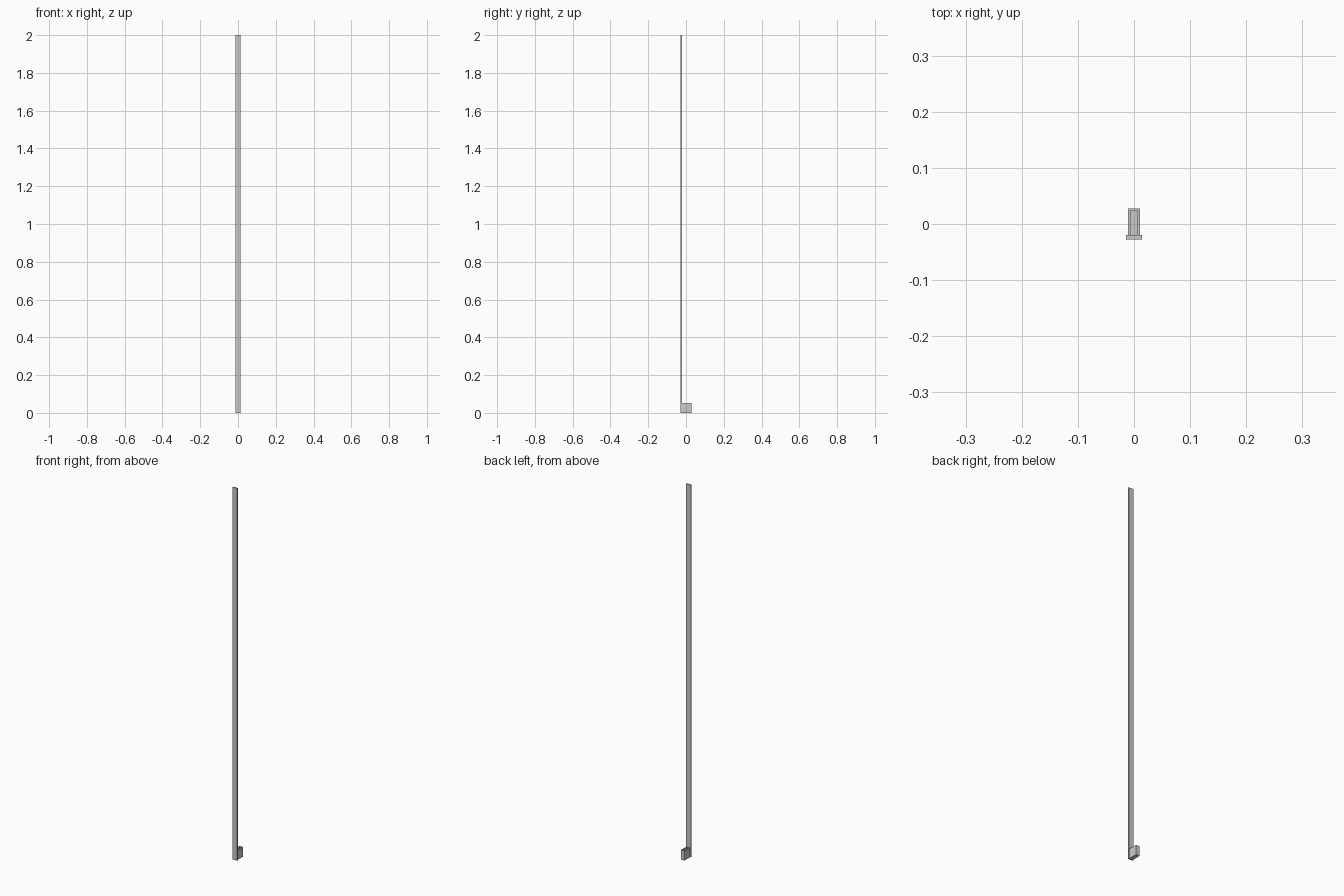
import bpy

if "Cube" in bpy.data.objects:
    bpy.data.objects.remove(bpy.data.objects["Cube"])


def box(name, x0, x1, y0, y1, z0, z1):
    bpy.ops.mesh.primitive_cube_add(size=1, location=((x0 + x1) / 2, (y0 + y1) / 2, (z0 + z1) / 2))
    ob = bpy.context.object
    ob.name = name
    ob.scale = (x1 - x0, y1 - y0, z1 - z0)
    bpy.ops.object.transform_apply(location=False, rotation=False, scale=True)
    return ob


FRONT, SEAM, BACK = -0.028, -0.020, 0.028
HALF, WALL, TOP = 0.0105, 0.004, 0.052

# Tall thin upright strip
box("upright_strip", -0.0145, 0.0145, FRONT, SEAM, 0, 2)

# Small open-topped cup behind the foot of the strip
for side, s in (("left", -1), ("right", 1)):
    xs = sorted((s * HALF, s * (HALF - WALL)))
    box("cup_wall_" + side, xs[0], xs[1], SEAM, BACK, 0, TOP)
box("cup_wall_back", -HALF + WALL, HALF - WALL, BACK - WALL, BACK, 0, TOP)
box("cup_floor", -HALF + WALL, HALF - WALL, SEAM, BACK - WALL, 0, 0.004)
